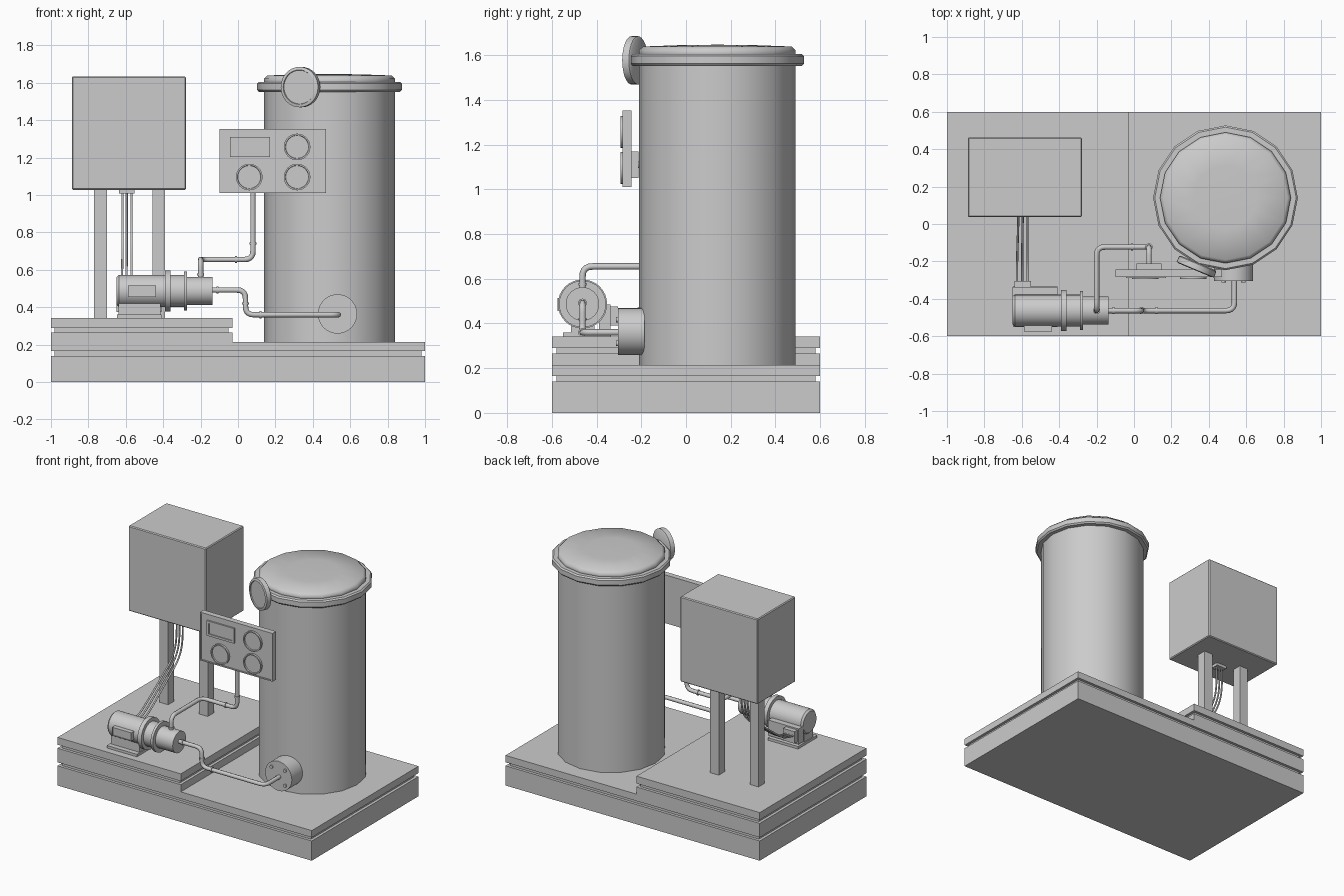
import bpy, bmesh, math
from mathutils import Vector

cube = bpy.data.objects.get("Cube")
if cube:
    bpy.data.objects.remove(cube, do_unlink=True)

GREY = (0.6, 0.6, 0.6, 1)
paint = bpy.data.materials.new("grey paint")
paint.use_nodes = True
paint.diffuse_color = GREY
bsdf = next(n for n in paint.node_tree.nodes if n.type == 'BSDF_PRINCIPLED')
bsdf.inputs["Base Color"].default_value = GREY


def finish(name, bm, smooth=None):
    """Turn a bmesh into a painted object, smoothed below the given angle."""
    bmesh.ops.recalc_face_normals(bm, faces=bm.faces)
    mesh = bpy.data.meshes.new(name)
    bm.to_mesh(mesh)
    bm.free()
    mesh.materials.append(paint)
    obj = bpy.data.objects.new(name, mesh)
    bpy.context.collection.objects.link(obj)
    if smooth:
        bpy.ops.object.select_all(action='DESELECT')
        obj.select_set(True)
        bpy.context.view_layer.objects.active = obj
        bpy.ops.object.shade_smooth_by_angle(angle=math.radians(smooth))
    return obj


def box(name, x, y, z, bevel=0, frame=None):
    """Box from x, y and z ranges; frame = (width, depth) sinks the front face."""
    bm = bmesh.new()
    bmesh.ops.create_cube(bm, size=1)
    for v in bm.verts:
        v.co = [r[0] if c < 0 else r[1] for c, r in zip(v.co, (x, y, z))]
    if bevel:
        bmesh.ops.bevel(bm, geom=bm.edges[:], offset=bevel, segments=1, affect='EDGES')
    if frame:
        bm.normal_update()
        front = min(bm.faces, key=lambda f: f.normal.y)
        bmesh.ops.inset_region(bm, faces=[front], thickness=frame[0])
        inner = bmesh.ops.extrude_discrete_faces(bm, faces=[front])["faces"][0]
        for v in inner.verts:
            v.co.y += frame[1]
    return finish(name, bm)


def lathe(name, profile, origin=(0, 0, 0), axis=(0, 0, 1), sides=24, smooth=40, closed=False):
    """Turn a (radius, height) profile round an axis."""
    bm = bmesh.new()
    turn = Vector((0, 0, 1)).rotation_difference(Vector(axis))
    rings = []
    for r, h in profile:
        angles = [math.tau * i / sides for i in range(sides)]
        rings.append([bm.verts.new(turn @ Vector((r * math.cos(a), r * math.sin(a), h))
                                   + Vector(origin)) for a in angles])
    pairs = list(zip(rings, rings[1:]))
    if closed:
        pairs.append((rings[-1], rings[0]))
    else:
        bm.faces.new(rings[0])
        bm.faces.new(rings[-1])
    for a, b in pairs:
        for i in range(sides):
            j = (i + 1) % sides
            bm.faces.new((a[i], a[j], b[j], b[i]))
    return finish(name, bm, smooth)


def tube(name, points, radius, bend=0.045, spline='POLY'):
    """Round tube through the points, with filleted corners."""
    pts = [Vector(p) for p in points]
    path = [pts[0]]
    for a, b, c in zip(pts, pts[1:], pts[2:]):
        if spline == 'NURBS':
            path.append(b)
            continue
        p, q = b + (a - b).normalized() * bend, b + (c - b).normalized() * bend
        path += [p.lerp(b, t).lerp(b.lerp(q, t), t) for t in (0, .2, .4, .6, .8, 1)]
    path.append(pts[-1])
    curve = bpy.data.curves.new(name, 'CURVE')
    curve.dimensions = '3D'
    curve.bevel_depth = radius
    curve.bevel_resolution = 2
    curve.use_fill_caps = True
    s = curve.splines.new(spline)
    s.points.add(len(path) - 1)
    for sp, p in zip(s.points, path):
        sp.co = (*p, 1)
    if spline == 'NURBS':
        s.use_endpoint_u = True
        s.order_u = 3
        s.resolution_u = 6
    curve.materials.append(paint)
    obj = bpy.data.objects.new(name, curve)
    bpy.context.collection.objects.link(obj)


# Base slabs and raised plinth, with narrow recessed joints
G = 0.02
box("base_slab", (-1, 1), (-.6, .6), (0, .14))
box("base_joint", (-1 + G, 1 - G), (-.6 + G, .6 - G), (.14, .165))
box("base_top", (-1, 1), (-.6, .6), (.165, .214))
box("plinth_slab", (-1, -.03), (-.6, .6), (.214, .265))
box("plinth_joint", (-1 + G, -.03 - G), (-.6 + G, .6 - G), (.265, .29))
box("plinth_top", (-1, -.03), (-.6, .6), (.29, .342))

# Tank, rim band and lid
TX, TY = .489, .14
tank = (TX, TY, 0)
lathe("tank_body", [(.35, .214), (.35, 1.6)], tank, sides=16)
lathe("tank_band", [(.34, 1.552), (.378, 1.552), (.387, 1.562), (.387, 1.596),
                    (.378, 1.605), (.34, 1.605)], tank, sides=16, closed=True)
lathe("tank_lid", [(.35, 1.59), (.35, 1.622), (.332, 1.639), (.17, 1.645), (.02, 1.647)],
      tank, sides=16, smooth=100)

# Round clamp disc on the rim, facing outward from the tank
out = Vector((-.386, -.92, 0)).normalized()
lathe("rim_disc", [(.1, 0), (.108, .006), (.108, .038), (.092, .042), (.09, .036)],
      Vector((TX, TY, 1.577)) + out * .378, out, sides=32)

# Inlet flange with four bolts
FX, FZ = .532, .364
lathe("inlet_flange", [(.105, 0), (.105, .12)], (FX, -.185, FZ), (0, -1, 0), sides=32)
for sx in (-1, 1):
    for sz in (-1, 1):
        lathe("flange_bolt", [(.012, 0), (.012, .008)],
              (FX + sx * .053, -.305, FZ + sz * .053), (0, -1, 0), sides=12)

# Control panel with display and gauges
box("panel", (-.1, .47), (-.284, -.244), (1.01, 1.353), frame=(.012, .005))
box("panel_rear_box", (.013, .147), (-.244, -.212), (1.05, 1.17))
box("panel_display", (-.043, .171), (-.29, -.275), (1.203, 1.31), frame=(.022, .007))
for gx, gz in ((.316, 1.257), (.316, 1.096), (.06, 1.096)):
    lathe("gauge", [(.071, 0), (.071, .016), (.063, .016), (.061, .008)],
          (gx, -.277, gz), (0, -1, 0), sides=32)

# Cabinet on two posts
box("cabinet", (-.888, -.278), (.037, .463), (1.028, 1.634), bevel=.006)
for px in (-.735, -.423):
    box("cabinet_post", (px - .034, px + .034), (.216, .284), (.342, 1.03))

# Motor and pump along one axis
MY, MZ = -.463, .487
axis = dict(origin=(0, MY, MZ), axis=(1, 0, 0), sides=32)
lathe("motor_body", [(.074, -.65), (.085, -.637), (.085, -.38)], **axis)
lathe("motor_flange", [(.11, -.39), (.11, -.36)], **axis)
lathe("motor_neck", [(.085, -.365), (.085, -.28)], **axis)
lathe("pump_flange", [(.105, -.29), (.105, -.273)], **axis)
lathe("pump_body", [(.075, -.28), (.075, -.137)], **axis)
box("motor_side_box", (-.588, -.438), (-.575, -.5), (.455, .515), frame=(.006, .004))
box("motor_foot", (-.647, -.41), (-.55, -.335), (.342, .36))
box("motor_pedestal", (-.64, -.415), (-.515, -.41), (.36, .425))
box("terminal_plate", (-.65, -.41), (-.39, -.337), (.375, .485))
box("terminal_box", (-.64, -.55), (-.337, -.305), (.39, .475))

# Cables from the cabinet to the motor
box("cable_fitting", (-.635, -.553), (.16, .22), (1.008, 1.03))
for top, low in ((-.618, -.625), (-.595, -.598), (-.57, -.57)):
    tube("cable", [(top, .19, 1.02), (top, .2, .9), (top, .17, .74), (top, .02, .63),
                   (low, -.18, .48), (low, -.25, .45), (low, -.315, .44)], .006, spline='NURBS')

# Pipes with collars
PR = .0145
tube("panel_pipe", [(-.2, MY, .5), (-.2, MY, .655), (-.2, -.123, .655), (.08, -.123, .655),
                    (.08, -.123, 1.11), (.08, -.22, 1.11)], PR)
tube("tank_pipe", [(-.15, MY, .492), (.04, MY, .492), (.04, MY, .36), (.537, MY, .36),
                   (.537, -.29, .36)], PR)
X, Y, Z = (1, 0, 0), (0, 1, 0), (0, 0, 1)
for spot, way in (((-.01, -.123, .655), X), ((.08, -.123, .74), Z), ((-.2, MY, .575), Z),
                  ((-.11, MY, .492), X), ((.12, MY, .36), X), ((.04, MY, .42), Z)):
    lathe("pipe_collar", [(.019, -.005), (.019, .005)], spot, way, sides=16)
